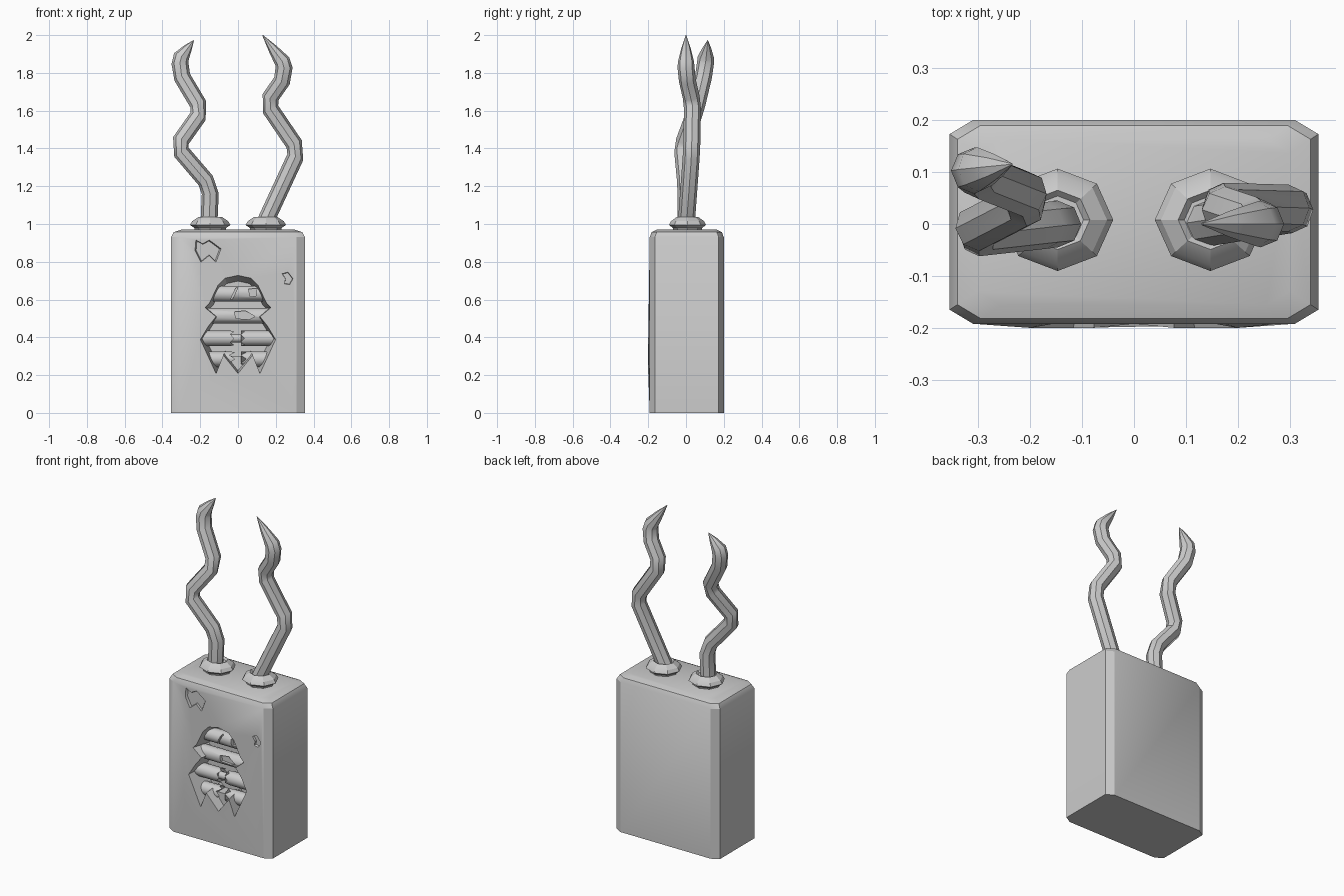
import bpy, bmesh, math
from mathutils import Vector

if "Cube" in bpy.data.objects:
    bpy.data.objects.remove(bpy.data.objects["Cube"])


def make(name, verts, faces, smooth=None):
    me = bpy.data.meshes.new(name)
    me.from_pydata(verts, [], faces)
    bm = bmesh.new()
    bm.from_mesh(me)
    bmesh.ops.recalc_face_normals(bm, faces=bm.faces)
    bm.to_mesh(me)
    bm.free()
    ob = bpy.data.objects.new(name, me)
    bpy.context.collection.objects.link(ob)
    if smooth:
        soften(ob, smooth)
    return ob


def soften(ob, angle):
    bpy.ops.object.select_all(action='DESELECT')
    ob.select_set(True)
    bpy.context.view_layer.objects.active = ob
    bpy.ops.object.shade_smooth_by_angle(angle=math.radians(angle))


def loft(name, rings, smooth=None):
    """Skin equal-length rings and cap both ends."""
    n = len(rings[0])
    verts = [v for r in rings for v in r]
    faces = [[i * n + j, i * n + (j + 1) % n, (i + 1) * n + (j + 1) % n, (i + 1) * n + j]
             for i in range(len(rings) - 1) for j in range(n)]
    faces += [list(range(n)), list(range(len(verts) - n, len(verts)))]
    return make(name, verts, faces, smooth)


def prism(name, outline, y0, y1, back_scale=1.0):
    cx = sum(p[0] for p in outline) / len(outline)
    cz = sum(p[1] for p in outline) / len(outline)
    back = [(cx + (x - cx) * back_scale, y1, cz + (z - cz) * back_scale) for x, z in outline]
    return loft(name, [[(x, y0, z) for x, z in outline], back])


def cut(ob, cutter):
    cutter.hide_render = True
    m = ob.modifiers.new("cut", 'BOOLEAN')
    m.object, m.operation, m.solver = cutter, 'DIFFERENCE', 'EXACT'
    bpy.context.view_layer.objects.active = ob
    bpy.ops.object.modifier_apply(modifier=m.name)
    bpy.data.objects.remove(cutter)


# Casing: chamfered box with a rounded top
def casing_ring(z, ix, iy):
    x, y0, y1, cx, cy = 0.355 - ix, -0.192 + iy, 0.2 - iy, 0.045, 0.027
    return [(x - cx, y0, z), (x, y0 + cy, z), (x, y1 - cy, z), (x - cx, y1, z),
            (cx - x, y1, z), (-x, y1 - cy, z), (-x, y0 + cy, z), (cx - x, y0, z)]


casing = loft("casing", [casing_ring(0, 0, 0), casing_ring(0.93, 0, 0),
                         casing_ring(0.957, 0.015, 0.01), casing_ring(0.97, 0.055, 0.036)])

# Torn opening in the front
half = [(0.07, 0.72), (0.11, 0.68), (0.155, 0.585), (0.18, 0.56), (0.12, 0.51),
        (0.16, 0.46), (0.205, 0.385), (0.12, 0.2), (0.08, 0.3)]
hole = [(0, 0.735)] + half + [(0, 0.2)] + [(-x, z) for x, z in reversed(half)]
cut(casing, prism("hole_cutter", hole, -0.192 - 0.03, -0.07, 0.85))

# Shallow chips in the front skin
chip_a = [(-0.23, 0.93), (-0.19, 0.9), (-0.15, 0.93), (-0.08, 0.87), (-0.11, 0.79),
          (-0.15, 0.83), (-0.2, 0.79), (-0.235, 0.86)]
chip_b = [(0.23, 0.74), (0.265, 0.75), (0.295, 0.71), (0.275, 0.675), (0.245, 0.68), (0.25, 0.71)]
for chip in (chip_a, chip_b):
    cut(casing, prism("chip_cutter", [(x, min(z, 0.922)) for x, z in chip], -0.21, -0.178, 0.8))

# Lower torn edge bends slightly outwards
for v in casing.data.vertices:
    if v.co.y < -0.185 and 0.15 < v.co.z < 0.4 and 0.05 < abs(v.co.x) < 0.22:
        v.co.y = -0.2
soften(casing, 30)


# Broken cross tubes inside the opening
def tube(name, x0, x1, z, r=0.041, jag0=0.0, jag1=0.0, n=12):
    def ring(x, jag):
        return [(x + jag * (-1) ** j, -0.115 + r * math.cos(2 * math.pi * j / n),
                 z + r * math.sin(2 * math.pi * j / n)) for j in range(n)]
    return loft(name, [ring(x0, jag0), ring(x1, jag1)], 40)


upper = tube("upper_tube", -0.17, 0.17, 0.632)
cut(upper, prism("slot_cutter", [(-0.04, 0.6), (-0.01, 0.665), (0, 0.665), (-0.03, 0.6)], -0.2, -0.135))
cut(upper, prism("dent_cutter", [(0.055, 0.655), (0.1, 0.66), (0.095, 0.62), (0.065, 0.615)], -0.2, -0.13))
second = tube("second_tube", -0.17, 0.17, 0.514)
cut(second, prism("dent_cutter", [(-0.02, 0.535), (0.04, 0.54), (0.09, 0.51), (0.06, 0.495), (-0.01, 0.5)],
                  -0.2, -0.135))
tube("third_tube_left", -0.19, -0.03, 0.395, jag1=0.01)
tube("third_tube_right", 0.025, 0.19, 0.395, jag0=0.01)
tube("third_tube_core", -0.06, 0.06, 0.395, r=0.022)
tube("lower_tube_left", -0.17, -0.03, 0.285, jag1=0.015)
tube("lower_tube_right", 0.03, 0.17, 0.285, jag0=0.015)
prism("lower_shard", [(-0.07, 0.27), (-0.04, 0.3), (0.04, 0.3), (0.07, 0.27), (0, 0.225)], -0.14, -0.06)


# Sockets on the top
for side in (-1, 1):
    rings = []
    for z, r in ((0.965, 0.08), (0.98, 0.085), (0.995, 0.107), (1.015, 0.095), (1.037, 0.062), (1.025, 0.05)):
        rings.append([(side * 0.147 + r * math.cos(math.pi * k / 4),
                       0.008 + 0.92 * r * math.sin(math.pi * k / 4), z) for k in range(8)])
    loft("socket_left" if side < 0 else "socket_right", rings, 25)


# Zigzag horns: corners are split in two, ends taper to a point
def horn(name, path, r=0.045, n=8):
    p = [Vector(q) for q in path]
    pts = [(p[0], r)]
    for a, b, c in zip(p[:-3], p[1:-2], p[2:-1]):
        pts += [(b + (a - b).normalized() * 0.04, r), (b + (c - b).normalized() * 0.04, r)]
    pts += [(p[-2], r * 0.95), (p[-2].lerp(p[-1], 0.5), r * 0.55), (p[-1], 0.002)]
    rings = []
    for i, (c, rad) in enumerate(pts):
        d = (pts[min(i + 1, len(pts) - 1)][0] - pts[max(i - 1, 0)][0]).normalized()
        u = Vector((0, 1, 0))
        u = (u - d * u.dot(d)).normalized()
        w = d.cross(u)
        rings.append([c + rad * (u * math.cos(2 * math.pi * k / n) + w * math.sin(2 * math.pi * k / n))
                      for k in range(n)])
    loft(name, rings, 40)


horn("horn_left", [(-0.155, 0, 0.98), (-0.145, 0, 1.2), (-0.325, -0.02, 1.41), (-0.19, 0.05, 1.6),
                   (-0.315, 0.1, 1.81), (-0.3, 0.105, 1.885), (-0.235, 0.115, 1.972)])
horn("horn_right", [(0.13, 0, 0.98), (0.32, 0.03, 1.39), (0.15, 0.035, 1.64),
                    (0.255, 0.0, 1.79), (0.235, 0.0, 1.86), (0.13, 0.0, 2.0)])
